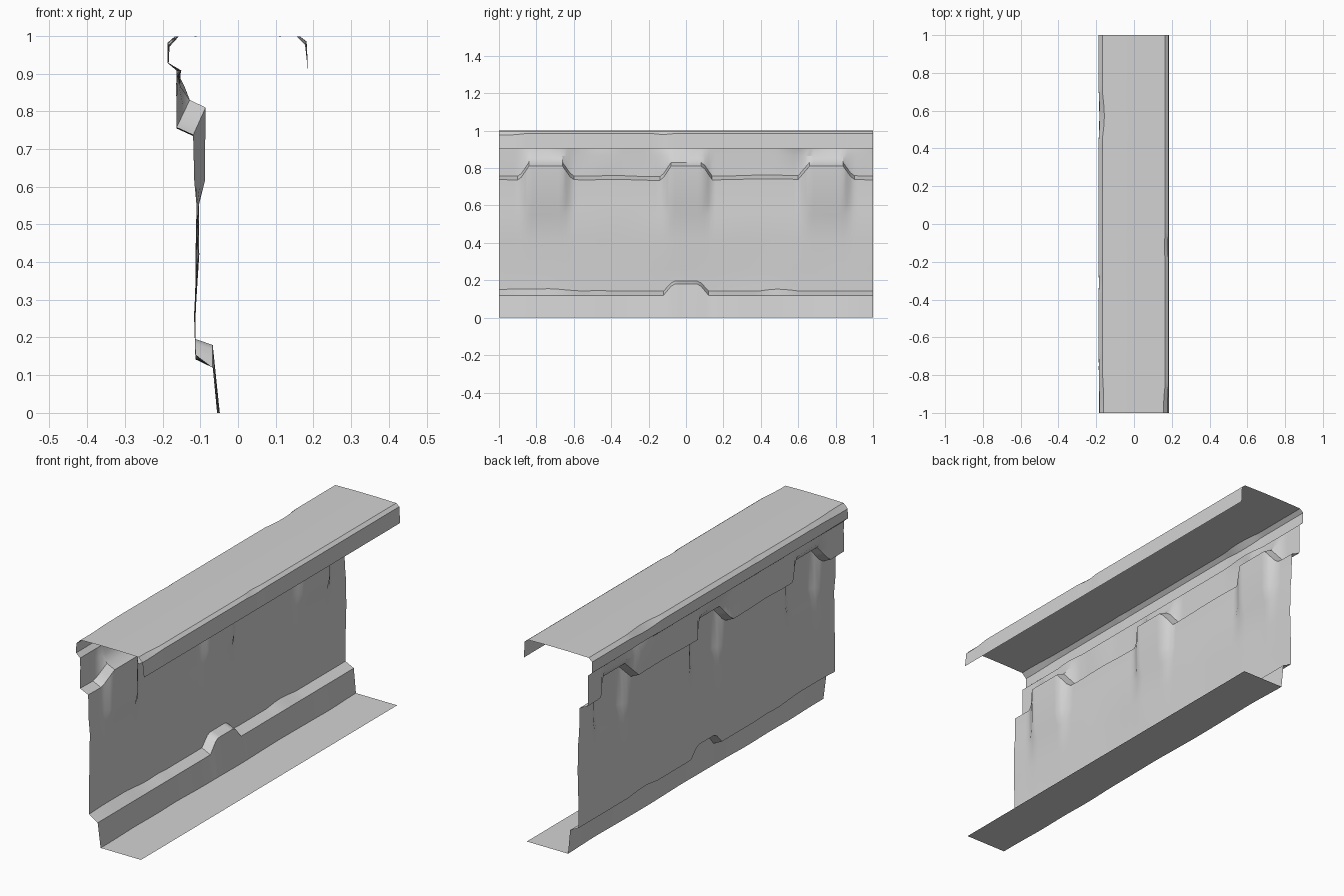
import bpy, bmesh, math
from mathutils import noise, Vector

cube = bpy.data.objects.get("Cube")
if cube:
    bpy.data.objects.remove(cube, do_unlink=True)

grey = bpy.data.materials.new("plain_grey")
grey.use_nodes = True
colour = (0.65, 0.65, 0.65, 1)
grey.diffuse_color = colour
grey.node_tree.nodes["Principled BSDF"].inputs["Base Color"].default_value = colour

STEPS = 100


def wobble(y, seed, size):
    """Smooth random wear along the length."""
    return noise.noise(Vector((y * 4, seed * 7.3, 0.5))) * size


def chip(y, seed, size):
    """Wear that only removes material, and only in places."""
    return max(0, wobble(y, seed, 2 * size) - size * 0.2)


def trapezoid(y, a, b, c, d):
    """Rises from a to b, stays level to c, falls to d."""
    return max(0, min(1, (y - a) / (b - a), (d - y) / (d - c)))


def pilaster(y):
    return max(trapezoid(y, -0.89, -0.84, -0.66, -0.61),
               trapezoid(y, -0.13, -0.08, 0.09, 0.14),
               trapezoid(y, 0.60, 0.66, 0.84, 0.89))


# Each section returns (x, z) points at a given y
def base_section(y):
    bump = 0.06 * trapezoid(y, -0.12, -0.07, 0.07, 0.12)
    return [(0.17, 0), (-0.052 + wobble(y, 1, 0.008), 0),
            (-0.067, 0.12 + bump),
            (-0.113, 0.142 + bump * 0.9 + chip(y, 2, 0.02))]


def wall_section(y):
    p = pilaster(y)
    ledge = 0.74 + 0.07 * p + wobble(y, 3, 0.008) * (1 - p)
    return [base_section(y)[-1],
            (-0.113 + wobble(y, 4, 0.006), 0.26),
            (-0.109 + wobble(y, 5, 0.008), 0.42),
            (-0.110 + 0.006 * p, 0.55),
            (-0.116 + 0.028 * p, 0.615),
            (-0.119 + 0.033 * p, ledge),
            (-0.163 + 0.035 * p, ledge + 0.02),
            (-0.164 + 0.010 * p + chip(y, 6, 0.012), 0.865),
            (-0.163 + chip(y, 7, 0.016), 0.908)]


def cap_section(y):
    left, right = chip(y, 8, 0.02), chip(y, 9, 0.02)
    return [wall_section(y)[-1],
            (-0.187 + left * 0.3, 0.928),
            (-0.187 + left * 0.5, 0.982 - left),
            (-0.168 + left, 0.998),
            (-0.06, 1.0), (0.06, 1.0),
            (0.165 - right, 0.998),
            (0.182 - right * 0.5, 0.985 - right),
            (0.186, 0.905)]


def sweep(name, section, flip=False):
    bm = bmesh.new()
    rows = []
    for i in range(STEPS + 1):
        y = -1 + 2 * i / STEPS
        rows.append([bm.verts.new((x, y, z)) for x, z in section(y)])
    for r, s in zip(rows, rows[1:]):
        for j in range(len(r) - 1):
            quad = [r[j], s[j], s[j + 1], r[j + 1]]
            bm.faces.new(quad[::-1] if flip else quad)
    mesh = bpy.data.meshes.new(name)
    bm.to_mesh(mesh)
    bm.free()
    mesh.materials.append(grey)
    obj = bpy.data.objects.new(name, mesh)
    bpy.context.collection.objects.link(obj)
    bpy.ops.object.select_all(action="DESELECT")
    obj.select_set(True)
    bpy.context.view_layer.objects.active = obj
    bpy.ops.object.shade_smooth_by_angle(angle=math.radians(35))


# Floor shelf with skirting, worn wall with pilasters, overhanging top
sweep("floor_shelf", base_section)
sweep("wall_panel", wall_section)
sweep("top_cap", cap_section, flip=True)
